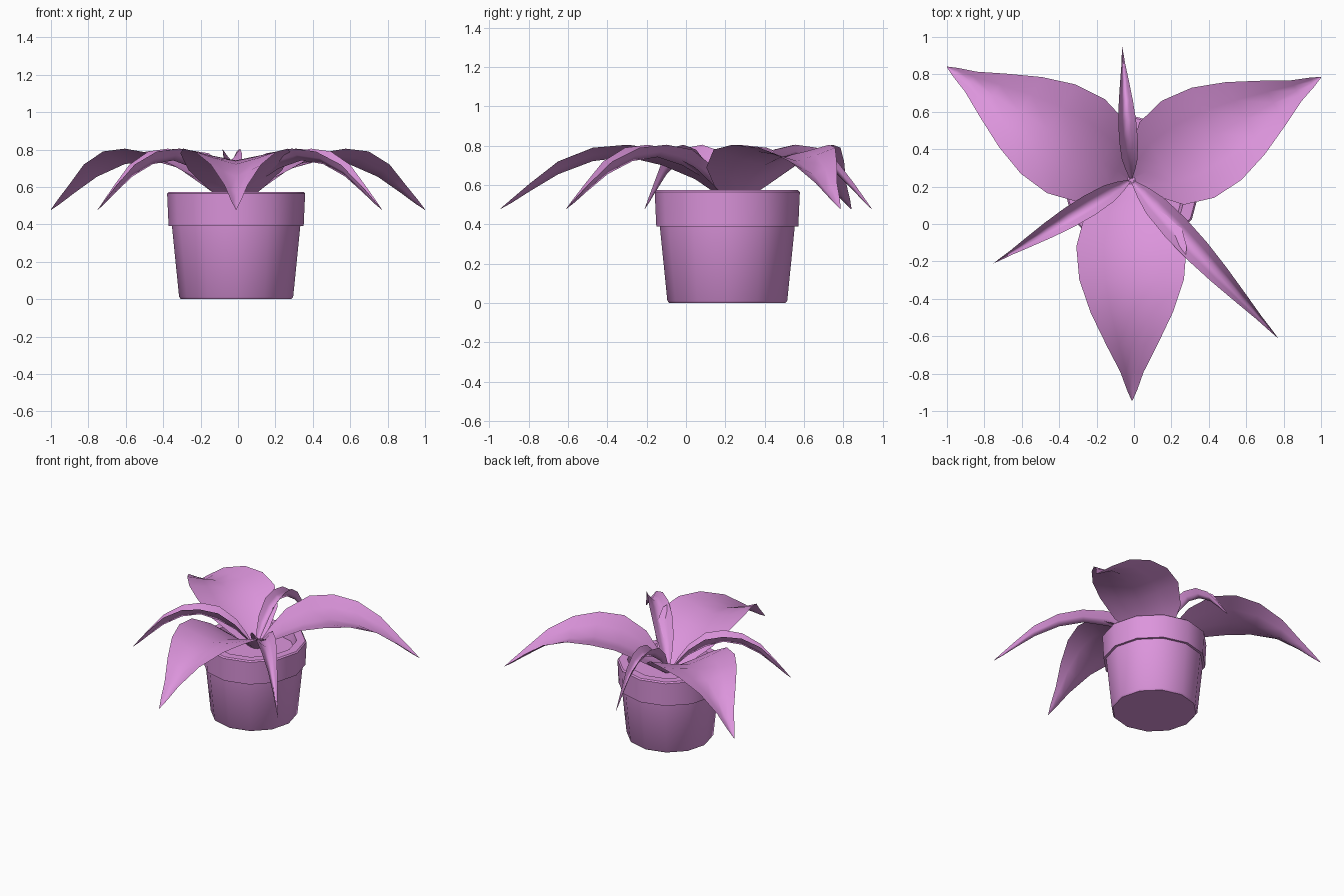
import bpy, math
from mathutils import Vector

if "Cube" in bpy.data.objects:
    bpy.data.objects.remove(bpy.data.objects["Cube"])

mat = bpy.data.materials.new("orchid_pink")
mat.diffuse_color = (0.72, 0.3, 0.72, 1)
mat.use_nodes = True
mat.node_tree.nodes["Principled BSDF"].inputs["Base Color"].default_value = mat.diffuse_color


def make(name, verts, faces, angle):
    me = bpy.data.meshes.new(name)
    me.from_pydata(verts, [], faces)
    me.update()
    ob = bpy.data.objects.new(name, me)
    bpy.context.collection.objects.link(ob)
    me.materials.append(mat)
    bpy.ops.object.select_all(action='DESELECT')
    ob.select_set(True)
    bpy.context.view_layer.objects.active = ob
    bpy.ops.object.shade_smooth_by_angle(angle=math.radians(angle))
    return ob


def lathe(name, profile, center, sides=12):
    # revolve (radius, z) points, closing both ends with caps
    verts, faces = [], []
    for r, z in profile:
        for i in range(sides):
            a = 2 * math.pi * i / sides
            verts.append((center[0] + r * math.cos(a), center[1] + r * math.sin(a), z))
    for k in range(len(profile) - 1):
        for i in range(sides):
            j = (i + 1) % sides
            faces.append((k * sides + i, k * sides + j, (k + 1) * sides + j, (k + 1) * sides + i))
    faces.append(tuple(reversed(range(sides))))
    last = (len(profile) - 1) * sides
    faces.append(tuple(last + i for i in range(sides)))
    return make(name, verts, faces, 40)


# Pot with collar, open mouth and recessed soil surface
lathe("pot", [(0.295, 0), (0.305, 0.012), (0.343, 0.39), (0.361, 0.39),
              (0.369, 0.565), (0.36, 0.574), (0.30, 0.574), (0.285, 0.50)], (-0.01, 0.21))

# Leaf stations: fraction of length, half width, rib height, edge height
STATIONS = [(0.0, 0.02, 0.48, 0.49), (0.08, 0.155, 0.565, 0.60), (0.16, 0.25, 0.63, 0.69),
            (0.30, 0.295, 0.70, 0.78), (0.45, 0.28, 0.742, 0.805), (0.60, 0.22, 0.722, 0.79),
            (0.75, 0.135, 0.655, 0.72), (0.87, 0.062, 0.57, 0.61), (0.95, 0.028, 0.51, 0.53),
            (1.0, 0.002, 0.477, 0.479)]
BASE = Vector((-0.015, 0.235))


def leaf(name, tip, width):
    # arching leaf with a V-shaped section, from the crown to the tip
    axis = Vector(tip) - BASE
    side = Vector((-axis.y, axis.x)).normalized()
    cols = (-1, -0.5, 0, 0.5, 1)
    verts, faces = [], []
    for s, hw, rib, edge in STATIONS:
        for u in cols:
            p = BASE + axis * s - side * (u * hw * width)
            verts.append((p.x, p.y, rib + (edge - rib) * abs(u) ** 1.15))
    n = len(cols)
    for k in range(len(STATIONS) - 1):
        for c in range(n - 1):
            a = k * n + c
            faces.append((a, a + 1, a + n + 1, a + n))
    make(name, verts, faces, 180)


# Three broad leaves and three narrow ones
leaf("broad_leaf_front", (-0.01, -0.945), 1.0)
leaf("broad_leaf_left", (-1.0, 0.84), 1.0)
leaf("broad_leaf_right", (1.0, 0.785), 1.0)
leaf("narrow_leaf_back", (-0.063, 0.945), 0.17)
leaf("narrow_leaf_left", (-0.75, -0.21), 0.2)
leaf("narrow_leaf_right", (0.77, -0.61), 0.25)
